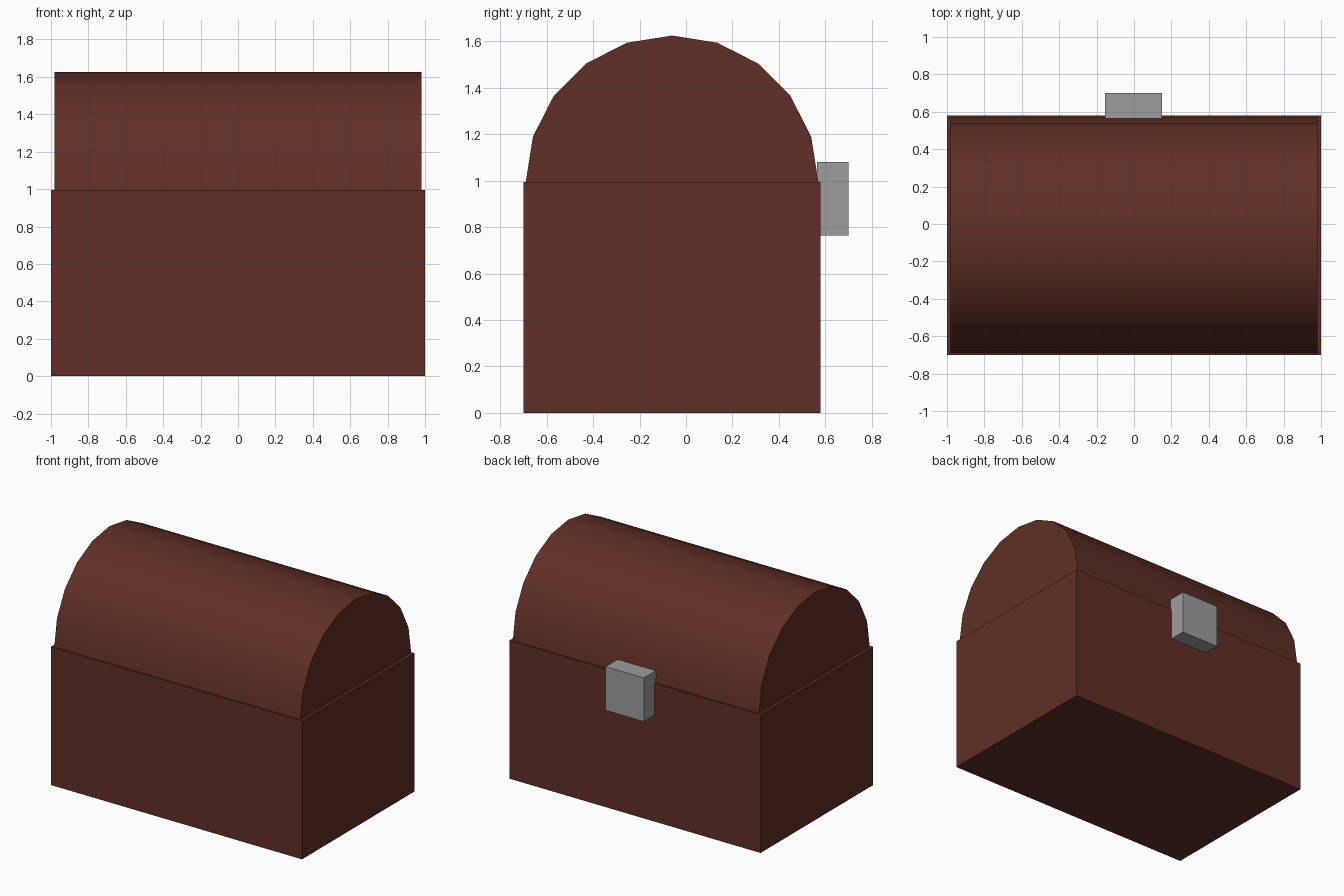
import bpy, bmesh, math

if "Cube" in bpy.data.objects:
    bpy.data.objects.remove(bpy.data.objects["Cube"])


def material(name, rgb):
    m = bpy.data.materials.new(name)
    m.diffuse_color = (*rgb, 1)
    m.use_nodes = True
    m.node_tree.nodes["Principled BSDF"].inputs["Base Color"].default_value = m.diffuse_color
    return m


wood = material("dark red brown wood", (0.115, 0.028, 0.019))
metal = material("grey metal", (0.34, 0.34, 0.34))


def prism(name, profile, x0, x1, mat):
    """Extrude a (y, z) profile along x from x0 to x1."""
    bm = bmesh.new()
    face = bm.faces.new([bm.verts.new((x0, y, z)) for y, z in profile])
    ext = bmesh.ops.extrude_face_region(bm, geom=[face])
    verts = [v for v in ext["geom"] if isinstance(v, bmesh.types.BMVert)]
    bmesh.ops.translate(bm, verts=verts, vec=(x1 - x0, 0, 0))
    bmesh.ops.recalc_face_normals(bm, faces=bm.faces)
    mesh = bpy.data.meshes.new(name)
    bm.to_mesh(mesh)
    bm.free()
    mesh.materials.append(mat)
    ob = bpy.data.objects.new(name, mesh)
    bpy.context.collection.objects.link(ob)
    return ob


def rect(y0, y1, z0, z1):
    return [(y0, z0), (y1, z0), (y1, z1), (y0, z1)]


# Box body
SEAM = 0.995
prism("chest_body", rect(-0.70, 0.58, 0, SEAM), -1, 1, wood)

# Rounded lid: half of a 20-sided cylinder
R, CY = 0.63, -0.06
arc = [(CY + R * math.cos(math.pi * i / 10), SEAM + R * math.sin(math.pi * i / 10))
       for i in range(11)]
lid = prism("rounded_lid", arc, -0.98, 0.98, wood)
bpy.context.view_layer.objects.active = lid
lid.select_set(True)
bpy.ops.object.shade_smooth_by_angle(angle=math.radians(30))

# Lock plate on the back
prism("lock", rect(0.565, 0.70, 0.765, 1.08), -0.155, 0.15, metal)
